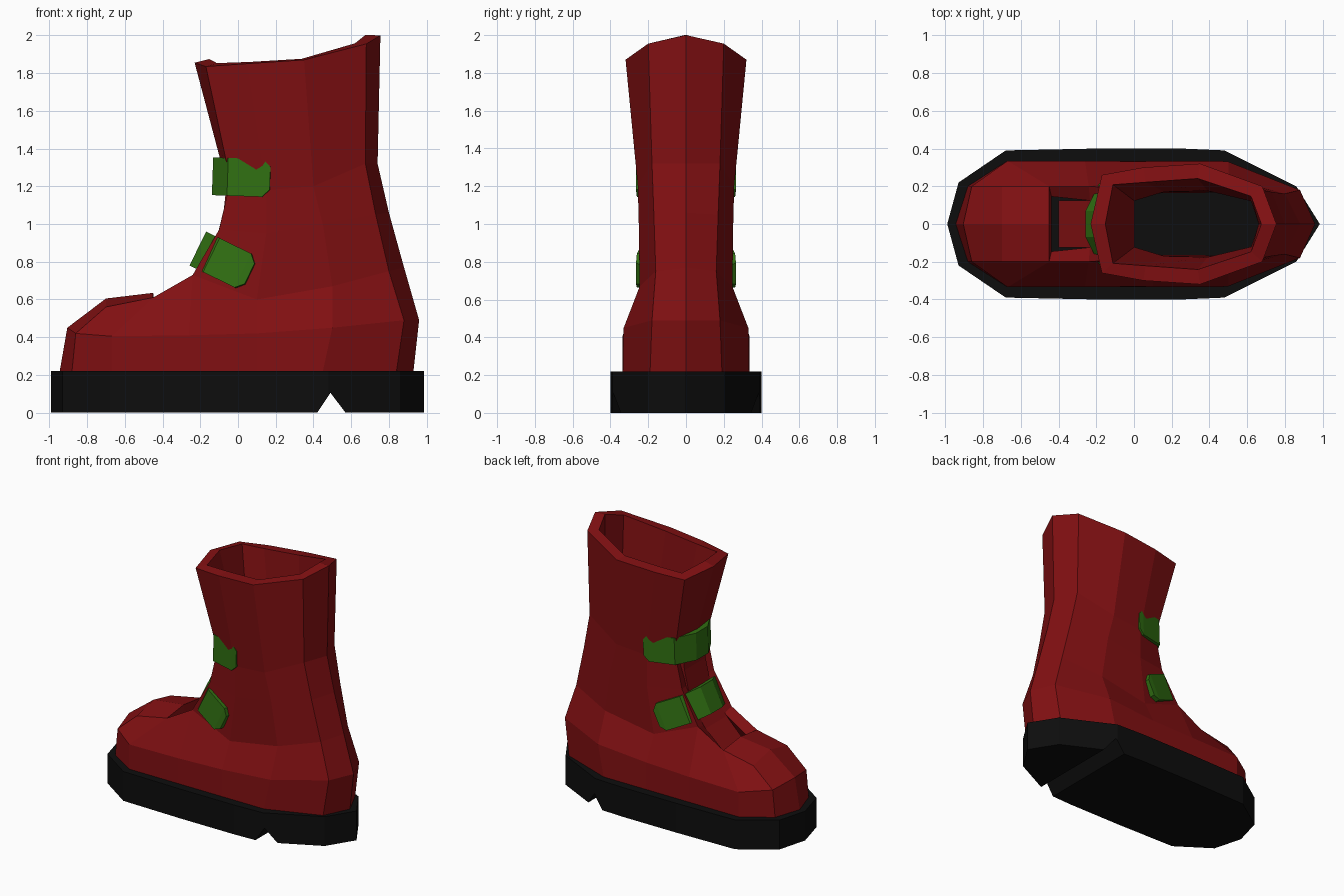
import bpy
import bmesh
from math import radians

default_cube = bpy.data.objects.get("Cube")
if default_cube:
    bpy.data.objects.remove(default_cube, do_unlink=True)


def make_material(name, colour):
    material = bpy.data.materials.new(name)
    material.use_nodes = True
    rgba = (*colour, 1)
    material.diffuse_color = rgba
    material.node_tree.nodes["Principled BSDF"].inputs["Base Color"].default_value = rgba
    return material


def make_object(name, verts, faces, material):
    mesh = bpy.data.meshes.new(name)
    mesh.from_pydata(verts, [], faces)
    mesh.materials.append(material)
    obj = bpy.data.objects.new(name, mesh)
    bpy.context.collection.objects.link(obj)
    return obj


def make_prism(name, outline, depth, material):
    """Extrude a closed outline of 3D points along the depth vector."""
    obj = make_object(name, outline, [range(len(outline))], material)
    bm = bmesh.new()
    bm.from_mesh(obj.data)
    extruded = bmesh.ops.extrude_face_region(bm, geom=bm.faces[:])["geom"]
    moved = [v for v in extruded if isinstance(v, bmesh.types.BMVert)]
    bmesh.ops.translate(bm, verts=moved, vec=depth)
    bm.faces.ensure_lookup_table()
    bmesh.ops.recalc_face_normals(bm, faces=bm.faces[:])
    bm.to_mesh(obj.data)
    bm.free()
    return obj


def mirror_and_thicken(obj, thickness):
    mirror = obj.modifiers.new("Mirror", "MIRROR")
    mirror.use_axis = (False, True, False)
    solid = obj.modifiers.new("Thickness", "SOLIDIFY")
    solid.thickness = thickness
    solid.offset = -1


red = make_material("dark red leather", (0.22, 0.005, 0.006))
green = make_material("green strap", (0.03, 0.16, 0.006))
black = make_material("black rubber", (0.004, 0.004, 0.004))

# Sole: extruded outline with a heel notch cut across it
sole_half = [(.985, 0), (.86, .2), (.48, .39), (.25, .4),
             (-.2, .4), (-.68, .39), (-.93, .22), (-.99, 0)]
sole_outline = sole_half + [(x, -y) for x, y in sole_half[-2:0:-1]]
sole = make_prism("sole", [(x, y, 0) for x, y in sole_outline], (0, 0, .22), black)
notch = make_prism("notch_cutter", [(.42, -1, 0), (.49, -1, .105), (.57, -1, 0),
                                    (.57, -1, -.1), (.42, -1, -.1)], (0, 2, 0), black)
notch.hide_render = True
cut = sole.modifiers.new("Notch", "BOOLEAN")
cut.operation = "DIFFERENCE"
cut.solver = "EXACT"
cut.object = notch
bpy.context.view_layer.objects.active = sole
bpy.ops.object.modifier_apply(modifier=cut.name)
bpy.data.objects.remove(notch, do_unlink=True)

# Upper: half rings from heel centre to toe centre, lofted, mirrored, thickened
base = [(.93, 0), (.84, .19), (.45, .335), (.1, .335),
        (-.26, .335), (-.67, .335), (-.88, .2), (-.945, 0)]
rings = [
    [(x, y, .22) for x, y in base],
    # widest part of the foot
    [(.96, 0, .49), (.88, .18, .49), (.5, .33, .45), (.1, .33, .42),
     (-.26, .335, .41), (-.67, .335, .405), (-.86, .2, .42), (-.905, 0, .45)],
    # ankle and top of the toe
    [(.88, 0, .77), (.8, .16, .75), (.5, .245, .67), (.1, .24, .6),
     (-.24, .2, .73), (-.45, .2, .61), (-.7, .2, .56), (-.7, 0, .605)],
    # open throat
    [(.8, 0, 1.06), (.73, .17, 1.05), (.45, .25, 1), (.15, .25, .95), (-.1, .19, .97)],
    # lower shaft
    [(.74, 0, 1.32), (.675, .18, 1.32), (.4, .255, 1.2), (.15, .25, 1.18),
     (-.04, .19, 1.23), (-.075, 0, 1.27)],
    # collar
    [(.755, 0, 2), (.68, .2, 1.955), (.35, .32, 1.87), (.05, .3, 1.85),
     (-.17, .26, 1.835), (-.23, 0, 1.855)],
]
verts, starts = [], []
for ring in rings:
    starts.append(len(verts))
    verts += ring
faces = []
for row in range(len(rings) - 1):
    low, high = starts[row], starts[row + 1]
    for j in range(min(len(rings[row]), len(rings[row + 1])) - 1):
        faces.append((low + j, low + j + 1, high + j + 1, high + j))
# flat top of the toe cap
toe = starts[2]
verts.append((-.45, 0, .635))
faces.append((toe + 6, toe + 7, len(verts) - 1, toe + 5))
upper = make_object("boot_upper", verts, faces, red)
mirror_and_thicken(upper, .08)

# Tongue: bent plate set into the throat
tongue_path = [(-.4, .54), (-.25, .69), (-.13, .85), (-.075, 1.08), (-.05, 1.3)]
verts = [(x, y, z) for x, z in tongue_path for y in (0, .125)]
faces = [(i, i + 2, i + 3, i + 1) for i in range(0, len(verts) - 2, 2)]
tongue = make_object("tongue", verts, faces, red)
mirror_and_thicken(tongue, .035)


# Straps: bent bands with chamfered ends
def make_strap(name, location, angle):
    plan = [(.305, .265, .06), (.265, .26, .1), (.08, .215, .1), (0, .07, .1), (0, 0, .1)]
    verts = [(x, y, side * half) for x, y, half in plan for side in (-1, 1)]
    faces = [(i, i + 2, i + 3, i + 1) for i in range(0, len(verts) - 2, 2)]
    strap = make_object(name, verts, faces, green)
    strap.location = location
    strap.rotation_euler.y = radians(angle)
    mirror_and_thicken(strap, .06)


make_strap("upper_strap", (-.135, 0, 1.253), 2)
make_strap("lower_strap", (-.213, 0, .87), 26)
